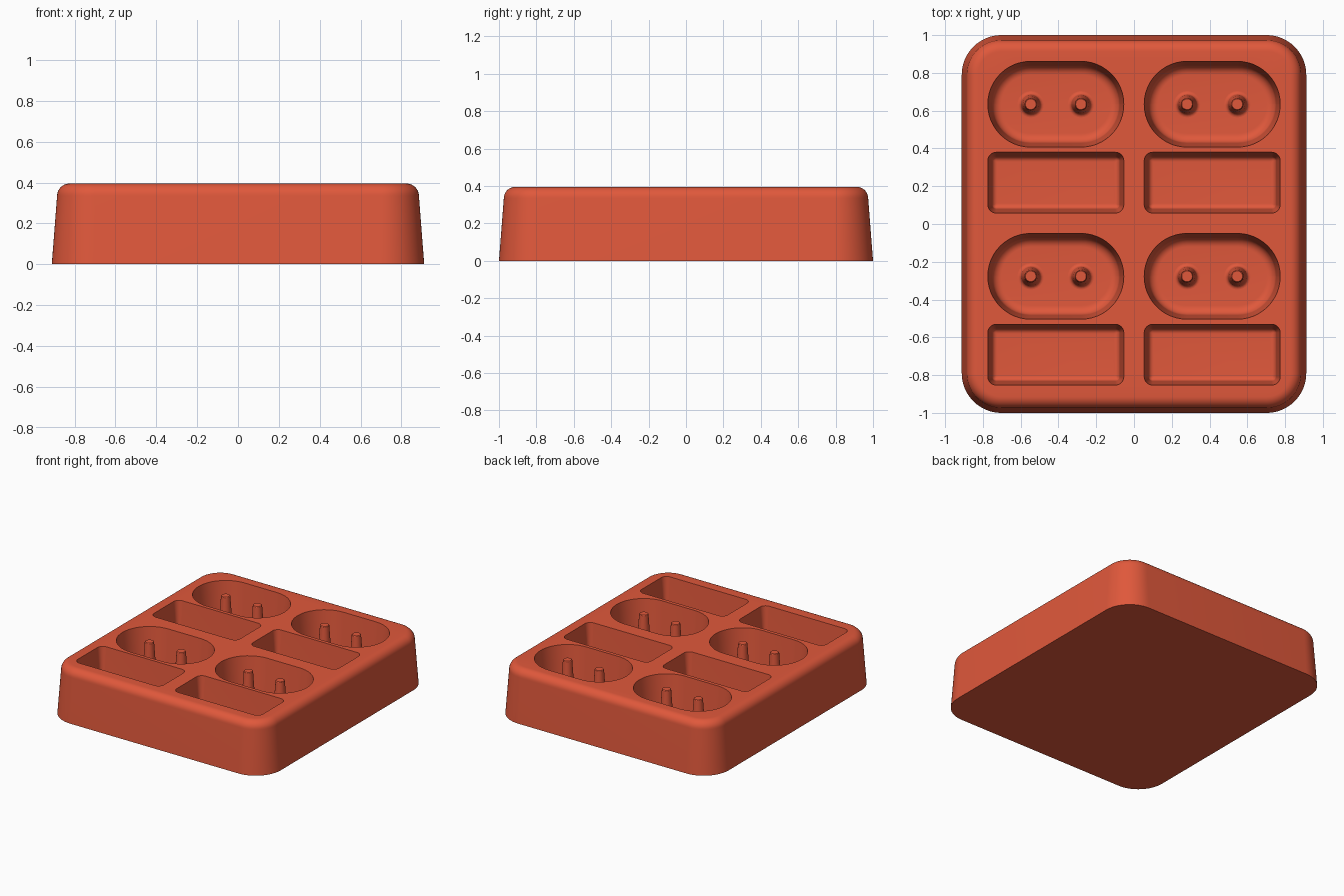
import bpy
import bmesh
from math import pi, sin, cos

HEIGHT, FLOOR = 0.395, 0.10
ARC = 8  # steps in each rounded edge

cube = bpy.data.objects.get("Cube")
if cube:
    bpy.data.objects.remove(cube, do_unlink=True)

clay = bpy.data.materials.new("terracotta_red")
clay.use_nodes = True
colour = (0.745, 0.098, 0.044, 1)
clay.diffuse_color = colour
clay.node_tree.nodes["Principled BSDF"].inputs["Base Color"].default_value = colour


def rounded_ring(bm, centre, half, radius, inset, z, steps=12):
    """Closed rounded-rectangle loop, shrunk by inset."""
    hx, hy = half[0] - inset, half[1] - inset
    r = max(radius - inset, 0.008)
    ring = []
    for quarter, (sx, sy) in enumerate([(1, 1), (-1, 1), (-1, -1), (1, -1)]):
        for i in range(steps + 1):
            a = (quarter + i / steps) * pi / 2
            ring.append(bm.verts.new((centre[0] + sx * (hx - r) + r * cos(a),
                                      centre[1] + sy * (hy - r) + r * sin(a), z)))
    return ring


def bridge(bm, rings):
    for low, high in zip(rings, rings[1:]):
        n = len(low)
        for i in range(n):
            j = (i + 1) % n
            bm.faces.new((low[i], low[j], high[j], high[i]))


def loop_edges(bm, ring):
    return [bm.edges.get((a, b)) for a, b in zip(ring, ring[1:] + ring[:1])]


def finish(bm, name):
    bmesh.ops.recalc_face_normals(bm, faces=bm.faces)
    mesh = bpy.data.meshes.new(name)
    bm.to_mesh(mesh)
    bm.free()
    mesh.materials.append(clay)
    obj = bpy.data.objects.new(name, mesh)
    bpy.context.collection.objects.link(obj)
    bpy.ops.object.select_all(action='DESELECT')
    obj.select_set(True)
    bpy.context.view_layer.objects.active = obj
    bpy.ops.object.shade_smooth_by_angle(angle=pi / 6)
    return obj


quarter_turn = [i / ARC * pi / 2 for i in range(ARC + 1)]

# Tray body: drafted sides, rounded upper edge, closed underside
bm = bmesh.new()
edge, draft = 0.06, 0.026
outline = [(0, 0)] + [(draft + edge * (1 - cos(t)), HEIGHT - edge + edge * sin(t))
                      for t in quarter_turn]
shell = [rounded_ring(bm, (0, 0), (0.912, 1.0), 0.21, d, z, 16) for d, z in outline]
bridge(bm, shell)
bm.faces.new(shell[0])
deck_edges = loop_edges(bm, shell[-1])


# Pockets: drafted walls running into a filleted floor
def pocket(centre, half, radius, fillet):
    profile = [(0, HEIGHT)] + [(0.022 + fillet * (1 - cos(t)), FLOOR + fillet * (1 - sin(t)))
                               for t in quarter_turn]
    rings = [rounded_ring(bm, centre, half, radius, d, z) for d, z in profile]
    bridge(bm, rings)
    bm.faces.new(rings[-1])
    deck_edges.extend(loop_edges(bm, rings[0]))


oval_centres = [(x, y) for x in (-0.414, 0.414) for y in (0.634, -0.277)]
for x, y in oval_centres:
    pocket((x, y), (0.36, 0.227), 0.226, 0.05)
    pocket((x, y - 0.415), (0.36, 0.161), 0.045, 0.028)

# Deck between the outer edge and the pocket rims
bmesh.ops.triangle_fill(bm, edges=deck_edges, use_beauty=True, normal=(0, 0, 1))
finish(bm, "tray_body")


# Pegs: tapered pins with flared feet, two in each oval pocket
def peg(name, x, y):
    bm = bmesh.new()
    foot = 0.02
    profile = [(0.05 + foot * (1 - sin(t)), FLOOR + foot * (1 - cos(t)))
               for t in quarter_turn]
    profile += [(0.032, HEIGHT - 0.012), (0.028, HEIGHT - 0.007)]
    rings = [rounded_ring(bm, (x, y), (r, r), r - 0.0005, 0, z, 6) for r, z in profile]
    bridge(bm, rings)
    bm.faces.new(rings[0])
    bm.faces.new(rings[-1])
    finish(bm, name)


for i, (x, y) in enumerate(oval_centres):
    for side, dx in (("right", -0.133), ("left", 0.133)):
        peg(f"peg_{i + 1}_{side}", x + dx, y)
